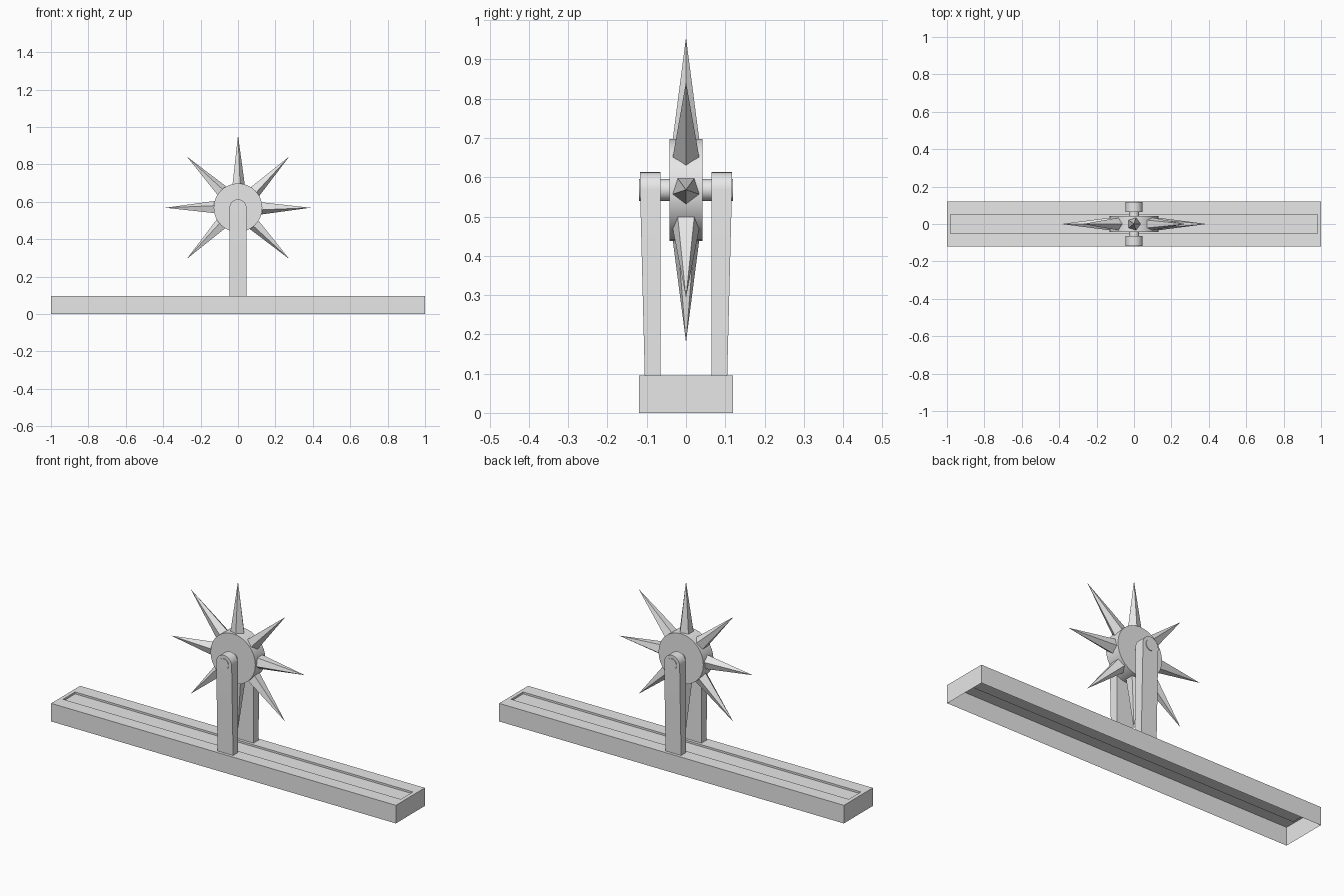
import bpy, bmesh, math
from mathutils import Matrix, Vector

cube = bpy.data.objects.get("Cube")
if cube:
    bpy.data.objects.remove(cube, do_unlink=True)

GREY = (0.8, 0.8, 0.8, 1.0)
mat = bpy.data.materials.new("light_grey")
mat.use_nodes = True
mat.diffuse_color = GREY
mat.node_tree.nodes["Principled BSDF"].inputs["Base Color"].default_value = GREY

AXIS_Z = 0.568                       # height of the wheel centre


def add_object(name, bm, smooth=False):
    me = bpy.data.meshes.new(name)
    bm.to_mesh(me)
    bm.free()
    me.materials.append(mat)
    ob = bpy.data.objects.new(name, me)
    bpy.context.collection.objects.link(ob)
    if smooth:
        bpy.ops.object.select_all(action='DESELECT')
        ob.select_set(True)
        bpy.context.view_layer.objects.active = ob
        bpy.ops.object.shade_smooth_by_angle(angle=math.radians(30))
    return ob


def add_cylinder(name, radius, depth):
    # cylinder lying along y at the wheel centre
    bm = bmesh.new()
    place = Matrix.Translation((0, 0, AXIS_Z)) @ Matrix.Rotation(math.pi / 2, 4, 'X')
    bmesh.ops.create_cone(bm, cap_ends=True, segments=32, radius1=radius,
                          radius2=radius, depth=depth, matrix=place)
    return add_object(name, bm, True)


# Base: thin shell, open underneath, with a shallow groove in the top
bm = bmesh.new()
bmesh.ops.create_cube(bm, size=1)
for v in bm.verts:
    v.co = Vector((v.co.x * 2, v.co.y * 0.24, (v.co.z + 0.5) * 0.095))
bottom = [f for f in bm.faces if f.normal.z < -0.5]
bmesh.ops.delete(bm, geom=bottom, context='FACES_ONLY')
bm.normal_update()
top = max(bm.faces, key=lambda f: f.calc_center_median().z)
bmesh.ops.inset_region(bm, faces=[top], thickness=0.02)
for v in top.verts:
    v.co.x = math.copysign(0.98, v.co.x)
    v.co.y = math.copysign(0.05, v.co.y)
floor = bmesh.ops.extrude_discrete_faces(bm, faces=[top])["faces"][0]
bmesh.ops.translate(bm, verts=list(floor.verts), vec=(0, 0, -0.01))
add_object("base", bm)

# Posts: round-topped arms whose outer side leans in towards the foot
HALF, INNER, OUTER, FOOT = 0.045, 0.065, 0.117, 0.105
ARC = 16
for side, name in ((-1, "front_post"), (1, "back_post")):
    bm = bmesh.new()
    layers = []
    for y_head, y_foot in ((INNER, INNER), (OUTER, FOOT)):
        arc = [bm.verts.new((HALF * math.cos(math.pi * i / ARC), side * y_head,
                             AXIS_Z + HALF * math.sin(math.pi * i / ARC)))
               for i in range(ARC + 1)]
        foot = [bm.verts.new((x, side * y_foot, 0.095)) for x in (-HALF, HALF)]
        bm.faces.new(arc)
        bm.faces.new([arc[0], arc[-1]] + foot)
        layers.append(arc + foot)
    a, b = layers
    for i in range(len(a)):
        j = (i + 1) % len(a)
        bm.faces.new((a[i], a[j], b[j], b[i]))
    bmesh.ops.recalc_face_normals(bm, faces=bm.faces[:])
    add_object(name, bm, True)

# Axle and wheel hub
add_cylinder("axle", 0.028, 0.24)
add_cylinder("wheel_hub", 0.13, 0.084)

# Spikes: eight five-sided points around the hub
R0, TIP = 0.11, 0.388
for k in range(8):
    bm = bmesh.new()
    bmesh.ops.create_cone(bm, cap_ends=True, segments=5, radius1=0.038,
                          radius2=0, depth=TIP - R0)
    bmesh.ops.remove_doubles(bm, verts=bm.verts[:], dist=1e-5)
    # turn one ridge of the pentagon to the clockwise side (+x when pointing up)
    ridge = max((v for v in bm.verts if v.co.z < 0), key=lambda v: v.co.x)
    spin = Matrix.Rotation(-math.atan2(ridge.co.y, ridge.co.x), 4, 'Z')
    place = (Matrix.Translation((0, 0, AXIS_Z)) @ Matrix.Rotation(k * math.pi / 4, 4, 'Y')
             @ Matrix.Translation((0, 0, (R0 + TIP) / 2)) @ spin)
    bm.transform(place)
    add_object(f"spike_{k + 1}", bm)
